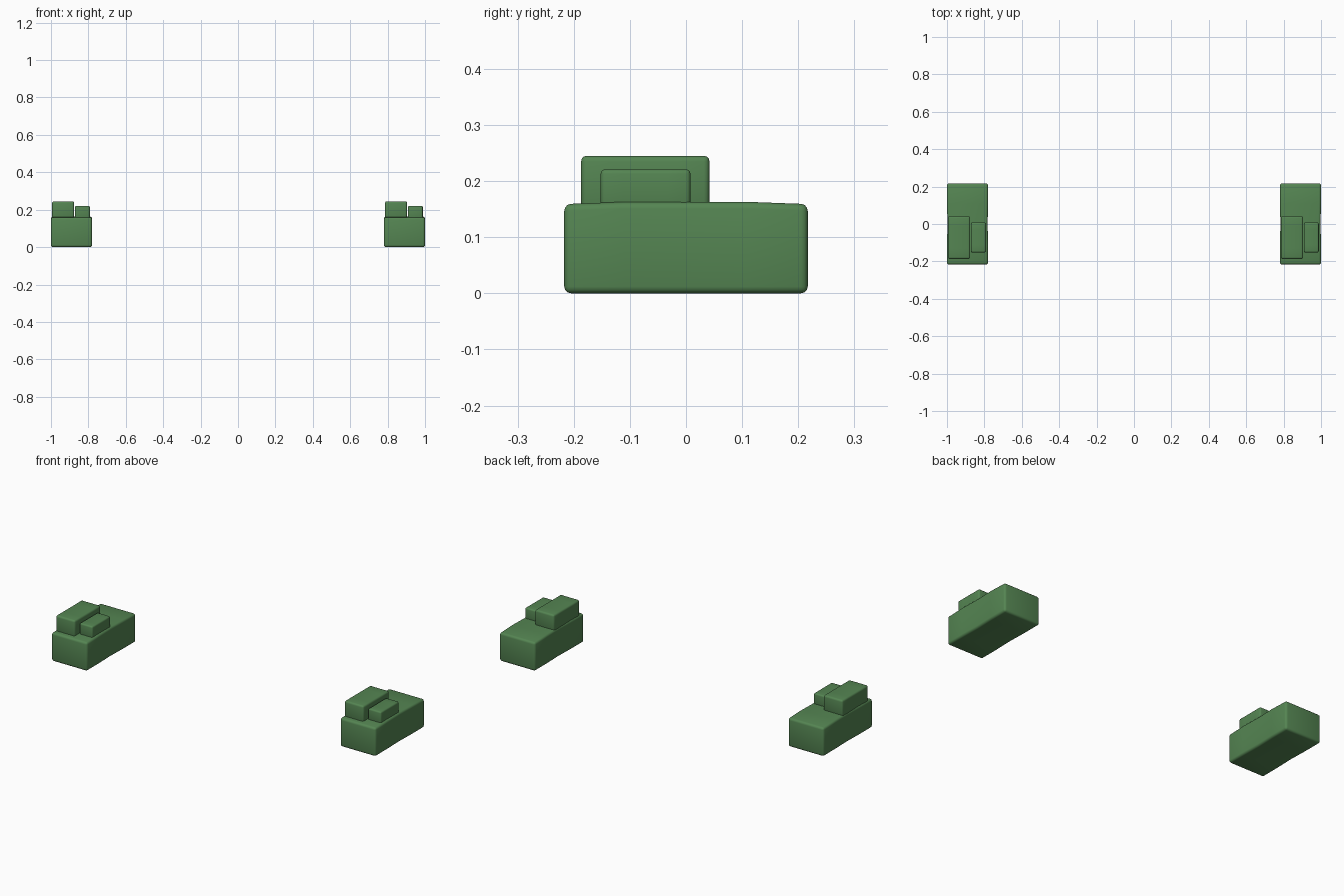
import bpy, bmesh

if "Cube" in bpy.data.objects:
    bpy.data.objects.remove(bpy.data.objects["Cube"])

green = bpy.data.materials.new("moss_green")
green.diffuse_color = (0.09, 0.235, 0.085, 1)
green.use_nodes = True
green.node_tree.nodes["Principled BSDF"].inputs["Base Color"].default_value = green.diffuse_color


def stone(name, lo, hi, bevel, crown=0.0, waist=0.0):
    """Soft-edged block; crown lifts the top, waist pinches the long sides."""
    bm = bmesh.new()
    bmesh.ops.create_cube(bm, size=1)
    for v in bm.verts:
        v.co = [lo[i] + (v.co[i] + 0.5) * (hi[i] - lo[i]) for i in range(3)]
    # three cross cuts along y make room for the slight unevenness
    for t in (0.25, 0.5, 0.75):
        bmesh.ops.bisect_plane(bm, geom=bm.verts[:] + bm.edges[:] + bm.faces[:],
                               plane_co=(0, lo[1] + t * (hi[1] - lo[1]), 0),
                               plane_no=(0, 1, 0))
    cx = (lo[0] + hi[0]) / 2
    for v in bm.verts:
        t = (v.co.y - lo[1]) / (hi[1] - lo[1])
        if 0.1 < t < 0.9:
            if v.co.z > (lo[2] + hi[2]) / 2:
                v.co.z += crown
            if abs(t - 0.5) < 0.1:
                v.co.x -= waist if v.co.x > cx else -waist
    sharp = [e for e in bm.edges if e.calc_face_angle(0) > 0.8]
    bmesh.ops.bevel(bm, geom=sharp, offset=bevel, segments=3, profile=0.5, affect='EDGES')
    bmesh.ops.recalc_face_normals(bm, faces=bm.faces[:])
    mesh = bpy.data.meshes.new(name)
    bm.to_mesh(mesh)
    bm.free()
    mesh.materials.append(green)
    obj = bpy.data.objects.new(name, mesh)
    bpy.context.collection.objects.link(obj)
    bpy.ops.object.select_all(action='DESELECT')
    obj.select_set(True)
    bpy.context.view_layer.objects.active = obj
    bpy.ops.object.shade_smooth_by_angle(angle=0.7)


# the same stacked group stands at both ends
for side, x in (("left", -0.89), ("right", 0.89)):
    stone(side + "_base_block", (x - 0.11, -0.217, 0), (x + 0.11, 0.217, 0.159),
          0.012, crown=0.004, waist=0.003)
    stone(side + "_large_top_block", (x - 0.104, -0.187, 0.15), (x + 0.014, 0.042, 0.245), 0.010)
    stone(side + "_small_top_block", (x + 0.018, -0.152, 0.15), (x + 0.098, 0.008, 0.221), 0.008)
